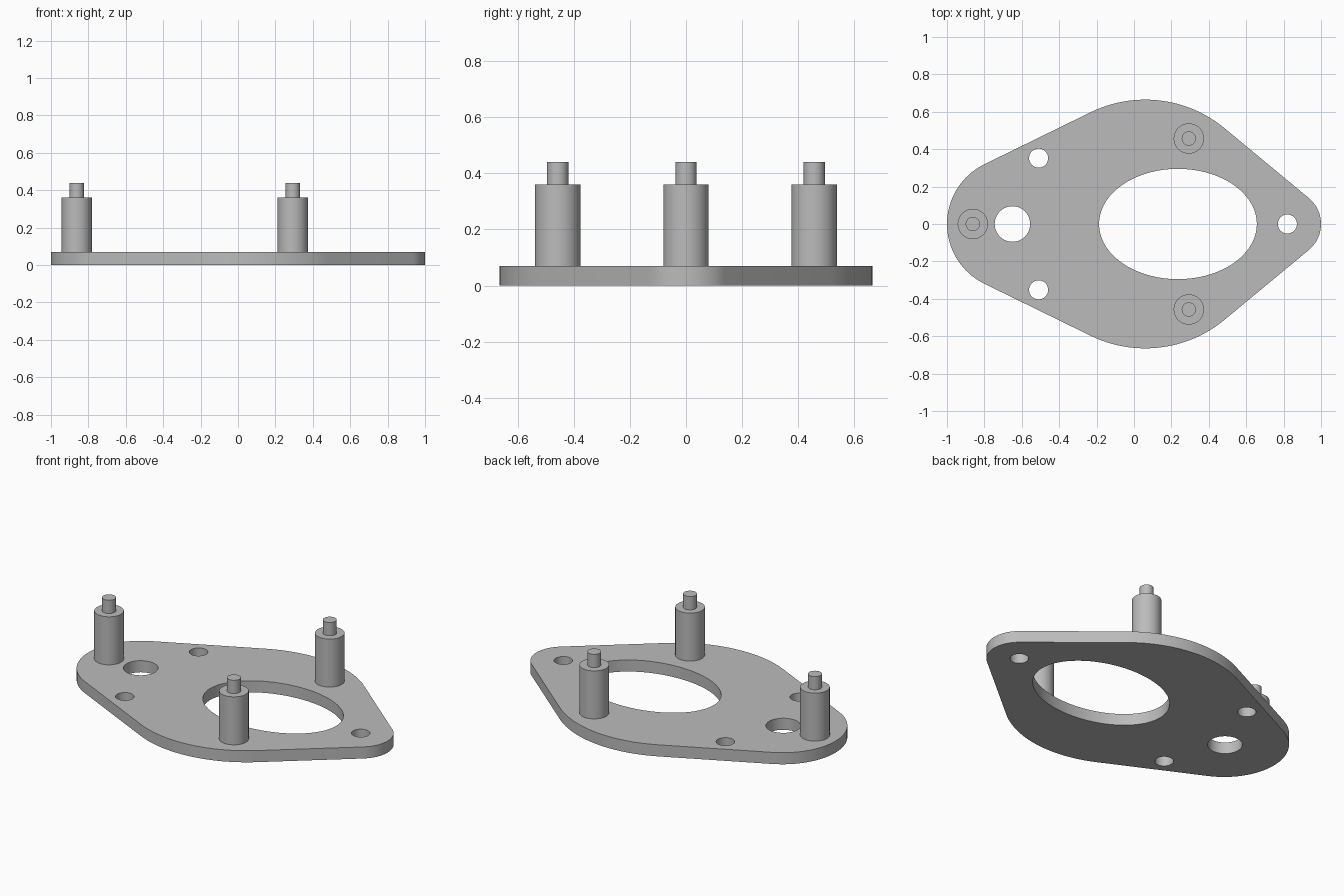
import bpy
import bmesh
from math import asin, cos, hypot, pi, radians, sin

cube = bpy.data.objects.get("Cube")
if cube:
    bpy.data.objects.remove(cube, do_unlink=True)

GREY = (0.5, 0.5, 0.5, 1)
metal = bpy.data.materials.new("grey metal")
metal.use_nodes = True
metal.diffuse_color = GREY
metal.node_tree.nodes["Principled BSDF"].inputs["Base Color"].default_value = GREY

PLATE_TOP = 0.07


def arc(cx, cy, rx, ry, start, end, steps):
    """Points on an elliptical arc, both ends included."""
    angles = [start + (end - start) * i / steps for i in range(steps + 1)]
    return [(cx + rx * cos(a), cy + ry * sin(a)) for a in angles]


def ring(cx, cy, rx, ry, steps):
    return arc(cx, cy, rx, ry, 0, 2 * pi, steps)[:-1]


def finish(bm, name):
    bmesh.ops.recalc_face_normals(bm, faces=bm.faces)
    mesh = bpy.data.meshes.new(name)
    bm.to_mesh(mesh)
    bm.free()
    mesh.materials.append(metal)
    obj = bpy.data.objects.new(name, mesh)
    bpy.context.collection.objects.link(obj)
    bpy.ops.object.select_all(action="DESELECT")
    obj.select_set(True)
    bpy.context.view_layer.objects.active = obj
    bpy.ops.object.shade_smooth_by_angle(angle=radians(30))
    return obj


# Plate outline: three circles joined by their outer tangents
left_x, left_r = 0.82, 0.18
mid_x, mid_r = 0.06, 0.665
right_x, right_r = -0.645, 0.355
a = pi / 2 - asin((mid_r - left_r) / (left_x - mid_x))
b = pi / 2 + asin((mid_r - right_r) / (mid_x - right_x))
outline = (arc(left_x, 0, left_r, left_r, -a, a, 24)
           + arc(mid_x, 0, mid_r, mid_r, a, b, 24)
           + arc(right_x, 0, right_r, right_r, b, 2 * pi - b, 32)
           + arc(mid_x, 0, mid_r, mid_r, -b, -a, 24))

# Oval opening and round holes
loops = [outline, ring(0.235, 0, 0.422, 0.295, 72), ring(-0.65, 0, 0.095, 0.095, 40)]
for x, y in ((0.82, 0), (-0.51, 0.352), (-0.51, -0.352)):
    loops.append(ring(x, y, 0.051, 0.051, 32))

# Plate: fill the outline around its holes, then extrude
bm = bmesh.new()
edges = []
for loop in loops:
    verts = [bm.verts.new((x, y, 0)) for x, y in loop]
    edges += [bm.edges.new((v, verts[i - 1])) for i, v in enumerate(verts)]
bmesh.ops.triangle_fill(bm, edges=edges, use_beauty=True, normal=(0, 0, 1))
top = bmesh.ops.extrude_face_region(bm, geom=bm.faces[:], use_keep_orig=True)["geom"]
bmesh.ops.translate(bm, vec=(0, 0, PLATE_TOP),
                    verts=[g for g in top if isinstance(g, bmesh.types.BMVert)])
finish(bm, "mounting_plate")


def post(name, x, y, steps=40):
    """Stepped standoff: a wide body with a thin pin on top."""
    bm = bmesh.new()
    profile = [(0.081, PLATE_TOP), (0.081, 0.36), (0.038, 0.36), (0.038, 0.44)]
    rings = [[bm.verts.new((px, py, z)) for px, py in ring(x, y, r, r, steps)]
             for r, z in profile]
    for low, high in zip(rings, rings[1:]):
        for i in range(steps):
            bm.faces.new((low[i - 1], low[i], high[i], high[i - 1]))
    bm.faces.new(rings[0])
    bm.faces.new(rings[-1])
    finish(bm, name)


# Three standoff posts
post("right_post", -0.862, 0)
post("front_post", 0.293, -0.457)
post("back_post", 0.293, 0.457)
